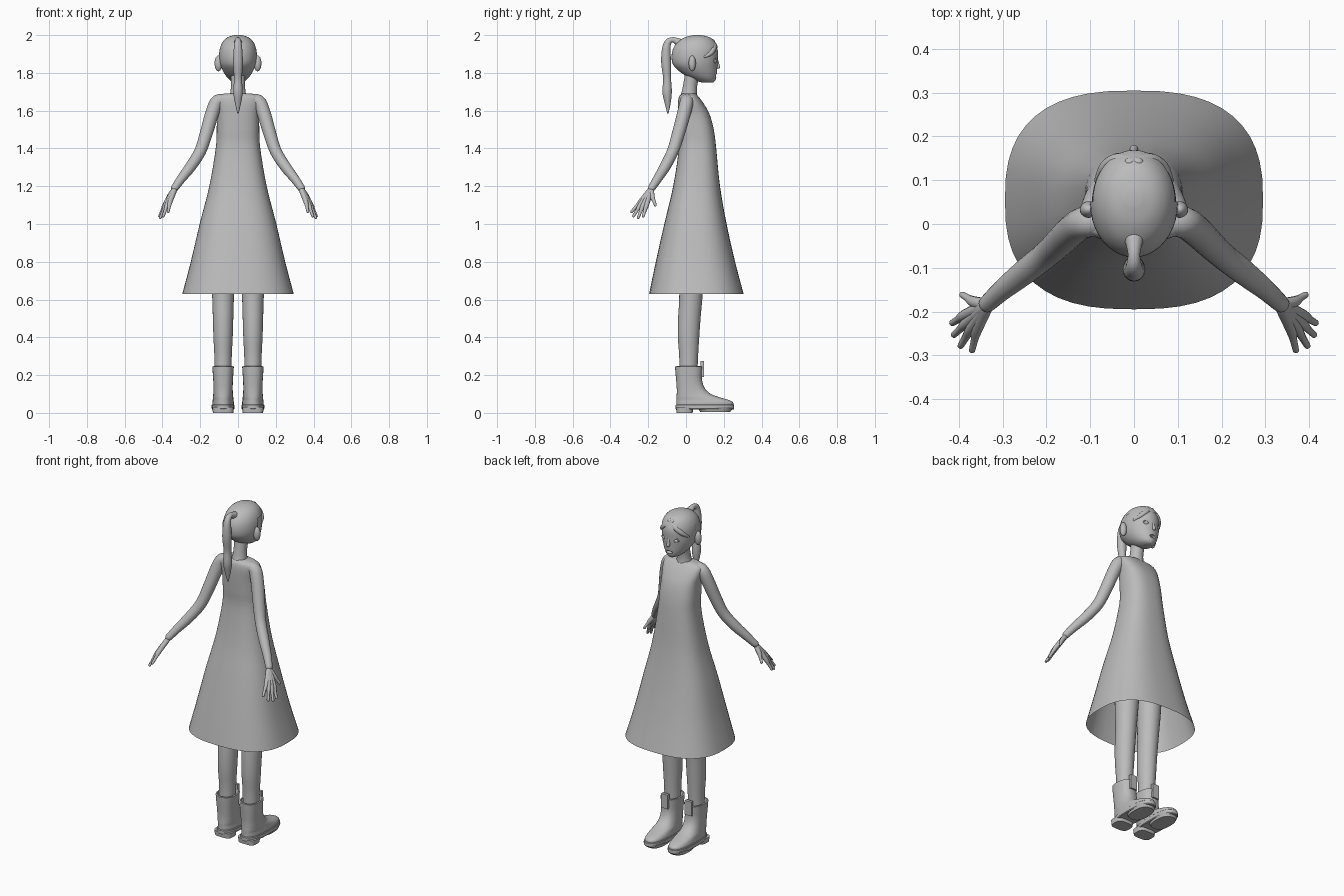
import bpy, bmesh, math
from mathutils import Vector

grey = bpy.data.materials.new("plain grey")
grey.diffuse_color = (0.5, 0.5, 0.5, 1)


def finish(name, bm, angle=60):
    bmesh.ops.recalc_face_normals(bm, faces=bm.faces)
    me = bpy.data.meshes.new(name)
    bm.to_mesh(me)
    bm.free()
    ob = bpy.data.objects.new(name, me)
    bpy.context.collection.objects.link(ob)
    me.materials.append(grey)
    bpy.ops.object.select_all(action='DESELECT')
    ob.select_set(True)
    bpy.context.view_layer.objects.active = ob
    bpy.ops.object.shade_smooth_by_angle(angle=math.radians(angle))
    return ob


def smooth(rows, k=4):
    """Catmull-Rom interpolation of rows of numbers"""
    out = []
    for i in range(len(rows) - 1):
        a, b, c, d = (rows[max(0, min(len(rows) - 1, i + j))] for j in (-1, 0, 1, 2))
        for s in range(k):
            t = s / k
            out.append([0.5 * (2 * q + (r - p) * t + (2 * p - 5 * q + 4 * r - u) * t * t
                               + (3 * q - p - 3 * r + u) * t ** 3)
                        for p, q, r, u in zip(a, b, c, d)])
    out.append(list(rows[-1]))
    return out


def skin(bm, rings, caps):
    for a, b in zip(rings, rings[1:]):
        n = len(a)
        for i in range(n):
            bm.faces.new((a[i], a[(i + 1) % n], b[(i + 1) % n], b[i]))
    if caps[0]:
        bm.faces.new(rings[0])
    if caps[1]:
        bm.faces.new(rings[-1])


def loft(name, rows, x=0, p=2.0, n=40, caps=(True, True), k=4, keep=None, angle=60):
    """Stack of rounded rings: z, back y, front y, half width"""
    bm = bmesh.new()
    rings = []
    for z, y0, y1, rx in (smooth(rows, k) if k > 1 else rows):
        ring = []
        for i in range(n):
            a = 2 * math.pi * i / n
            c, s = math.cos(a), math.sin(a)
            ring.append(bm.verts.new((
                x + rx * math.copysign(abs(c) ** (2 / p), c),
                (y0 + y1) / 2 + (y1 - y0) / 2 * math.copysign(abs(s) ** (2 / p), s), z)))
        rings.append(ring)
    skin(bm, rings, caps)
    if keep:
        drop = [f for f in bm.faces if not keep(f.calc_center_median())]
        bmesh.ops.delete(bm, geom=drop, context='FACES')
    return finish(name, bm, angle)


def tube(name, rows, side=1, ref=(0, 1, 0), n=16, k=4):
    """Round limb along a path: x, y, z, radius; domed ends"""
    pts = smooth(rows, k)
    bm = bmesh.new()
    centres = [Vector((q[0] * side, q[1], q[2])) for q in pts]
    rad = [q[3] for q in pts]
    t0 = (centres[0] - centres[1]).normalized()
    t1 = (centres[-1] - centres[-2]).normalized()
    r0, r1 = rad[0], rad[-1]
    dome = ((0.5, 0.87), (0.87, 0.5), (0.99, 0.1))
    path = [(centres[0] + t0 * r0 * h, r0 * w, -t0) for h, w in reversed(dome)]
    for i, c in enumerate(centres):
        d = centres[min(i + 1, len(centres) - 1)] - centres[max(i - 1, 0)]
        path.append((c, rad[i], d.normalized()))
    path += [(centres[-1] + t1 * r1 * h, r1 * w, t1) for h, w in dome]
    rings = []
    for c, r, t in path:
        u = Vector(ref).cross(t).normalized()
        v = t.cross(u)
        rings.append([bm.verts.new(c + r * (u * math.cos(2 * math.pi * i / n)
                                            + v * math.sin(2 * math.pi * i / n))) for i in range(n)])
    skin(bm, rings, (True, True))
    return finish(name, bm)


def ball(name, loc, size):
    bm = bmesh.new()
    bmesh.ops.create_uvsphere(bm, u_segments=20, v_segments=12, radius=1)
    for v in bm.verts:
        v.co = Vector(loc) + Vector([a * b for a, b in zip(v.co, size)])
    return finish(name, bm)


def box(name, lo, hi):
    bm = bmesh.new()
    bmesh.ops.create_cube(bm, size=1)
    for v in bm.verts:
        v.co = [l + (h - l) * (c + 0.5) for l, h, c in zip(lo, hi, v.co)]
    return finish(name, bm, 30)


# Dress, open at the hem
loft("dress", [(0.63, -0.195, 0.305, 0.295), (0.8, -0.16, 0.26, 0.25), (1.0, -0.115, 0.215, 0.203),
               (1.2, -0.068, 0.18, 0.152), (1.4, -0.038, 0.16, 0.118), (1.5, -0.04, 0.147, 0.113),
               (1.58, -0.043, 0.125, 0.113), (1.64, -0.043, 0.092, 0.122), (1.675, -0.036, 0.065, 0.118),
               (1.69, -0.02, 0.05, 0.075)], p=2.6, n=48, caps=(False, True))

# Neck, head and face
tube("neck", [(0, 0.015, 1.66, 0.05), (0, 0.018, 1.70, 0.04), (0, 0.025, 1.75, 0.037), (0, 0.04, 1.82, 0.042)],
     ref=(1, 0, 0), n=24)
skull = [(1.75, 0.08, 0.145, 0.02), (1.762, 0.045, 0.156, 0.044), (1.79, -0.01, 0.163, 0.068),
         (1.83, -0.058, 0.166, 0.088), (1.87, -0.072, 0.168, 0.096), (1.92, -0.066, 0.168, 0.093),
         (1.96, -0.04, 0.15, 0.077), (1.985, 0.0, 0.12, 0.05), (1.996, 0.045, 0.075, 0.014)]
head = loft("head", skull)
cutter = ball("mouth_cutter", (0, 0.165, 1.787), (0.02, 0.025, 0.009))
cutter.hide_render = True
cutter.hide_set(True)
cut = head.modifiers.new("mouth", 'BOOLEAN')
cut.operation, cut.object = 'DIFFERENCE', cutter
tube("nose", [(0, 0.162, 1.875, 0.006), (0, 0.167, 1.85, 0.008), (0, 0.171, 1.832, 0.010)], ref=(1, 0, 0))
for s in (1, -1):
    ball("eye", (s * 0.038, 0.148, 1.862), (0.016, 0.014, 0.012))
    lid = [(0.038 + 0.019 * math.cos(a), 0.156 - 0.006 * math.cos(a), 1.862 + 0.014 * math.sin(a), 0.003)
           for a in (0, 0.8, 1.57, 2.34, 3.14)]
    tube("eyelid", lid, s, n=8)
    ball("ear", (s * 0.104, 0.033, 1.85), (0.020, 0.019, 0.042))

# Hair cap, fringe and ponytail
loft("hair_cap", [(z + 0.004, a - 0.004, b + 0.004, r + 0.004) for z, a, b, r in skull[2:]],
     caps=(False, True), keep=lambda c: c.z > 1.94 or c.y < 0.05 and c.z > 1.87 - c.y * -0.5 - 0.06 or c.y < 0.0)
for s, z in ((1, 1.885), (-1, 1.88)):
    tube("fringe", [(-0.01, 0.140, 1.967, 0.012), (0.035, 0.147, 1.935, 0.015),
                    (0.066, 0.131, 1.905, 0.013), (0.085, 0.1, z, 0.006)], s, ref=(0, 1, 0))
tube("ponytail", [(0, -0.035, 1.96, 0.022), (0, -0.068, 1.975, 0.014), (0, -0.095, 1.962, 0.018),
                  (0, -0.105, 1.92, 0.023), (0, -0.105, 1.85, 0.026), (0, -0.1, 1.77, 0.021),
                  (0, -0.1, 1.70, 0.025), (0, -0.097, 1.64, 0.016), (0, -0.096, 1.588, 0.004)],
     ref=(1, 0, 0), n=20)

# Fingers: knuckle and tip positions, thumb last
fingers = [((0.358, -0.238, 1.122), (0.370, -0.288, 1.065)), ((0.371, -0.236, 1.110), (0.396, -0.278, 1.042)),
           ((0.381, -0.225, 1.103), (0.411, -0.253, 1.034)), ((0.386, -0.208, 1.103), (0.415, -0.226, 1.042)),
           ((0.366, -0.178, 1.143), (0.392, -0.162, 1.100))]

for s in (1, -1):
    # Arm and hand
    tube("arm", [(0.085, 0.005, 1.655, 0.034), (0.115, 0.003, 1.642, 0.036), (0.142, -0.015, 1.57, 0.036),
                 (0.168, -0.04, 1.48, 0.034), (0.2, -0.07, 1.385, 0.031), (0.25, -0.11, 1.305, 0.029),
                 (0.30, -0.15, 1.24, 0.024), (0.335, -0.182, 1.19, 0.020)], s, n=20)
    for knuckle, tip in fingers:
        mid = Vector(knuckle).lerp(Vector(tip), 0.5)
        tube("finger", [(0.335, -0.185, 1.185, 0.015), (*knuckle, 0.013), (*mid, 0.009), (*tip, 0.0075)],
             s, n=10, k=3)

    # Leg
    x = s * 0.079
    loft("leg", [(0.2, -0.035, 0.06, 0.045), (0.3, -0.036, 0.064, 0.046), (0.4, -0.043, 0.07, 0.051),
                 (0.5, -0.042, 0.077, 0.054), (0.6, -0.036, 0.086, 0.057), (0.75, -0.036, 0.1, 0.064),
                 (0.95, -0.035, 0.115, 0.07)], x, n=28)

    # Boot with collar, front tab, sole and heel
    loft("boot", [(0.04, -0.05, 0.25, 0.057), (0.055, -0.05, 0.249, 0.057), (0.068, -0.05, 0.228, 0.055),
                  (0.082, -0.05, 0.18, 0.054), (0.1, -0.049, 0.132, 0.052), (0.13, -0.049, 0.1, 0.051),
                  (0.17, -0.052, 0.086, 0.052), (0.215, -0.056, 0.086, 0.055), (0.245, -0.058, 0.088, 0.057)],
         x, p=2.4, n=36, caps=(True, False))
    loft("boot_rim", [(0.245, -0.058, 0.088, 0.057), (0.247, -0.05, 0.08, 0.05), (0.2, -0.04, 0.07, 0.045)],
         x, p=2.4, n=36, caps=(False, False), k=1)
    box("boot_tab", (x - 0.022, 0.076, 0.19), (x + 0.022, 0.094, 0.275))
    loft("sole", [(0.018, -0.052, 0.252, 0.057), (0.022, -0.055, 0.255, 0.06), (0.042, -0.055, 0.255, 0.06),
                  (0.045, -0.052, 0.252, 0.057)], x, p=2.5, k=1, angle=30)
    loft("heel", [(0, -0.05, 0.035, 0.054), (0.03, -0.053, 0.04, 0.057)], x, p=3.5, k=1, angle=30)
    loft("front_sole", [(0.006, 0.075, 0.235, 0.05), (0.03, 0.06, 0.252, 0.058)], x, p=2.5, k=1, angle=30)
